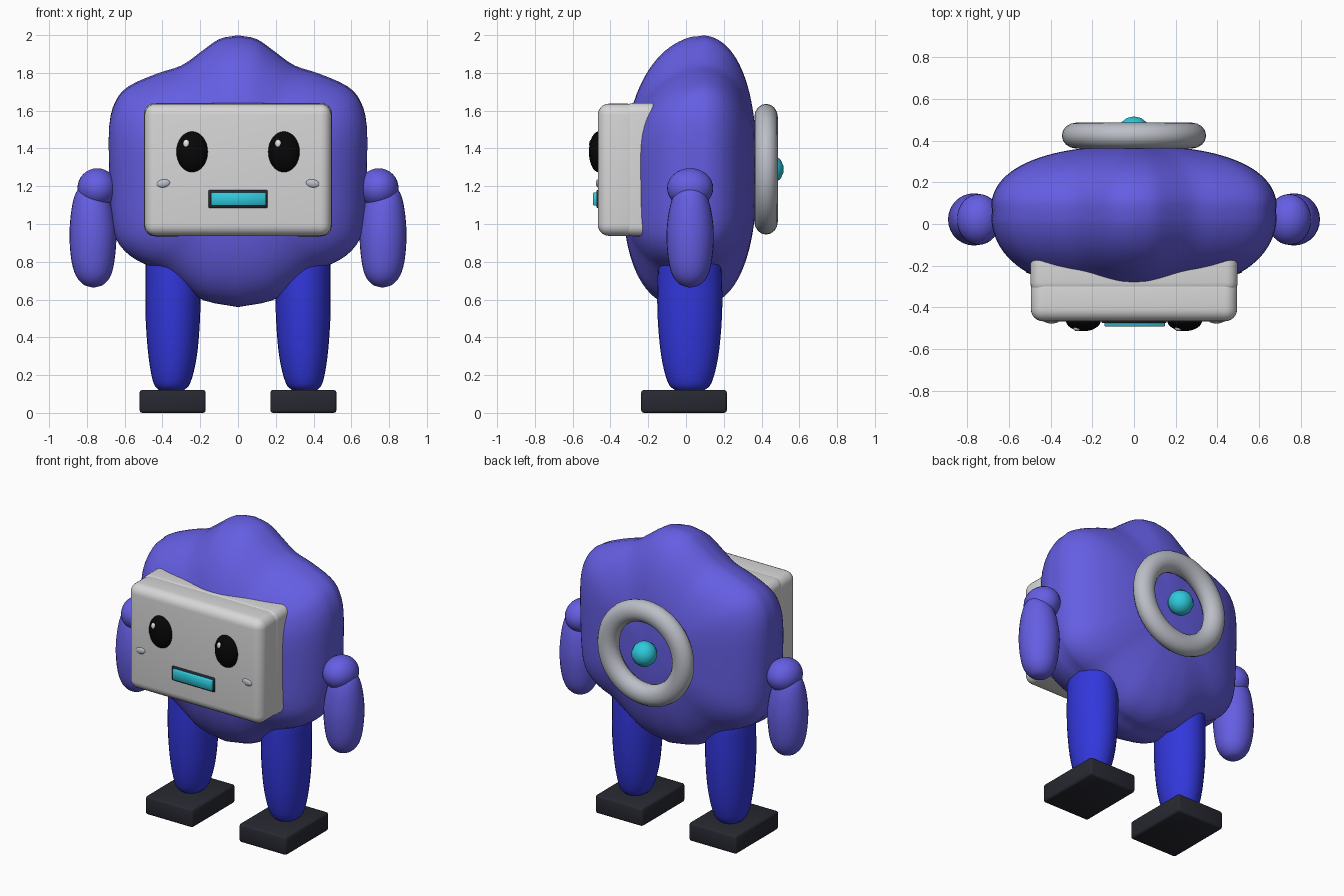
import bpy, bmesh
from math import sin, cos, pi, radians
from mathutils import Vector

cube = bpy.data.objects.get("Cube")
if cube:
    bpy.data.objects.remove(cube, do_unlink=True)


def material(name, r, g, b):
    m = bpy.data.materials.new(name)
    m.use_nodes = True
    m.diffuse_color = (r, g, b, 1)
    bsdf = next(n for n in m.node_tree.nodes if n.type == 'BSDF_PRINCIPLED')
    bsdf.inputs["Base Color"].default_value = (r, g, b, 1)
    bsdf.inputs["Roughness"].default_value = 0.5
    return m


PURPLE = material("purple", 0.13, 0.112, 0.77)
BLUE = material("deep blue", 0.032, 0.038, 0.71)
GREY = material("light grey", 0.68, 0.68, 0.68)
STEEL = material("blue grey", 0.5, 0.52, 0.57)
DARK = material("charcoal", 0.021, 0.022, 0.031)
BLACK = material("black", 0.002, 0.002, 0.002)
CYAN = material("cyan", 0.028, 0.59, 0.72)
WHITE = material("white", 0.8, 0.8, 0.8)


def finish(obj, name, mat, angle=40):
    obj.name = obj.data.name = name
    obj.data.materials.append(mat)
    bpy.ops.object.select_all(action='DESELECT')
    obj.select_set(True)
    bpy.context.view_layer.objects.active = obj
    bpy.ops.object.shade_smooth_by_angle(angle=radians(angle))
    return obj


def ball(name, loc, radii, mat, segments=32, tilt=0):
    bpy.ops.mesh.primitive_uv_sphere_add(segments=segments, ring_count=segments // 2, location=loc)
    obj = bpy.context.object
    obj.scale = radii
    obj.rotation_euler.y = tilt
    return finish(obj, name, mat)


def box(name, low, high, mat, bevel, segments=3):
    low, high = Vector(low), Vector(high)
    bm = bmesh.new()
    bmesh.ops.create_cube(bm, size=1)
    bmesh.ops.scale(bm, vec=high - low, verts=bm.verts)
    bmesh.ops.bevel(bm, geom=bm.edges[:], offset=bevel, segments=segments,
                    profile=0.5, affect='EDGES')
    mesh = bpy.data.meshes.new(name)
    bm.to_mesh(mesh)
    bm.free()
    obj = bpy.data.objects.new(name, mesh)
    obj.location = (low + high) / 2
    bpy.context.collection.objects.link(obj)
    return finish(obj, name, mat, 50)


def loft(name, rings, mat):
    """Skin a list of equally sized rings of points and cap both ends."""
    bm = bmesh.new()
    loops = [[bm.verts.new(p) for p in ring] for ring in rings]
    n = len(loops[0])
    for a, b in zip(loops, loops[1:]):
        for i in range(n):
            j = (i + 1) % n
            bm.faces.new((a[i], a[j], b[j], b[i]))
    bm.faces.new(loops[0])
    bm.faces.new(loops[-1])
    bmesh.ops.recalc_face_normals(bm, faces=bm.faces)
    mesh = bpy.data.meshes.new(name)
    bm.to_mesh(mesh)
    bm.free()
    obj = bpy.data.objects.new(name, mesh)
    bpy.context.collection.objects.link(obj)
    return finish(obj, name, mat, 60)


def spline(points, steps):
    """Catmull-Rom through an open list of points."""
    pts = [Vector(p) for p in points]
    pts = [2 * pts[0] - pts[1]] + pts + [2 * pts[-1] - pts[-2]]
    out = []
    for a, b, c, d in zip(pts, pts[1:], pts[2:], pts[3:]):
        for k in range(steps):
            t = k / steps
            out.append(0.5 * (2 * b + (c - a) * t + (2 * a - 5 * b + 4 * c - d) * t * t
                              + (3 * b - a - 3 * c + d) * t ** 3))
    return out + [pts[-2]]


def limb(name, path, y, stretch, side, mat):
    """Round limb from (x, z, radius) stations, the radius stretched along y."""
    turn = [2 * pi * i / 28 for i in range(28)]
    rings = [[(side * (x + r * cos(a)), y + r * stretch * sin(a), z) for a in turn]
             for x, z, r in spline(path, 4)]
    return loft(name, rings, mat)


# Lobed body: one outline swelling between a front and a back pole
CENTRE = 1.28
half = [(0, 2.0), (0.1, 1.98), (0.2, 1.91), (0.3, 1.84), (0.43, 1.797), (0.58, 1.73),
        (0.65, 1.65), (0.683, 1.52), (0.683, 1.28), (0.67, 1.02), (0.63, 0.9),
        (0.54, 0.82), (0.42, 0.765), (0.3, 0.68), (0.18, 0.605), (0, 0.57)]
right_half = spline(half, 3)
outline = right_half + [Vector((-p.x, p.y)) for p in right_half[-2:0:-1]]
rings = []
STEPS = 48
FULLNESS = 0.85
for k in range(STEPS + 1):
    p = 0.02 + (pi - 0.04) * k / STEPS
    front = k < STEPS / 2
    bulge = abs(cos(p)) ** FULLNESS
    y = 0.065 - 0.4 * bulge if front else 0.065 + 0.31 * bulge
    drop = 0.085 * bulge if front else 0
    # The middle ring dips slightly as a seam
    s = sin(p) ** FULLNESS * (0.992 if k == STEPS // 2 else 1)
    rings.append([(v.x * s, y, CENTRE + (v.y - CENTRE) * s - drop) for v in outline])
loft("body", rings, PURPLE)

# Face box in two shells with a faint seam between them
box("face_front", (-0.495, -0.467, 0.937), (0.495, -0.25, 1.637), GREY, 0.06, 6)
box("face_back", (-0.497, -0.335, 0.935), (0.497, -0.1, 1.64), GREY, 0.055, 6)

# Mouth
box("mouth_frame", (-0.157, -0.475, 1.085), (0.157, -0.44, 1.18), DARK, 0.004, 1)
box("mouth", (-0.142, -0.492, 1.097), (0.148, -0.45, 1.168), CYAN, 0.004, 1)

# Paired parts
for side, label in ((1, "left"), (-1, "right")):
    ball(label + "_eye", (side * 0.243, -0.462, 1.382), (0.084, 0.052, 0.108), BLACK)
    ball(label + "_eye_glint", (side * 0.243 - 0.03, -0.5, 1.425),
         (0.018, 0.014, 0.022), WHITE, 12)
    ball(label + "_cheek", (side * 0.395, -0.464, 1.215), (0.037, 0.013, 0.022),
         STEEL, 16, side * 0.15)
    ball(label + "_shoulder", (side * 0.745, 0.022, 1.19), (0.105, 0.122, 0.105), PURPLE)
    limb(label + "_arm",
         [(0.765, 0.665, 0.01), (0.765, 0.68, 0.054), (0.766, 0.73, 0.094),
          (0.768, 0.82, 0.116), (0.768, 0.95, 0.124), (0.772, 1.08, 0.109),
          (0.778, 1.17, 0.078), (0.775, 1.22, 0.03)], 0.022, 1.01, side, PURPLE)
    limb(label + "_leg",
         [(0.352, 0.115, 0.06), (0.35, 0.16, 0.098), (0.346, 0.3, 0.128),
          (0.345, 0.5, 0.144), (0.345, 0.68, 0.145), (0.35, 0.82, 0.135),
          (0.352, 0.92, 0.09), (0.352, 0.95, 0.02)], 0.02, 1.18, side, BLUE)
    x = side * 0.346
    box(label + "_foot", (x - 0.175, -0.237, 0), (x + 0.175, 0.216, 0.122), DARK, 0.014, 2)

# Back ring with a glowing button
bpy.ops.mesh.primitive_torus_add(major_radius=0.276, minor_radius=0.07, major_segments=48,
                                 minor_segments=16, location=(0, 0.424, 1.29),
                                 rotation=(pi / 2, 0, 0))
ring = bpy.context.object
ring.scale.z = 0.89
finish(ring, "back_ring", STEEL)
ball("back_button", (0, 0.44, 1.29), (0.08, 0.078, 0.08), CYAN, 14)
